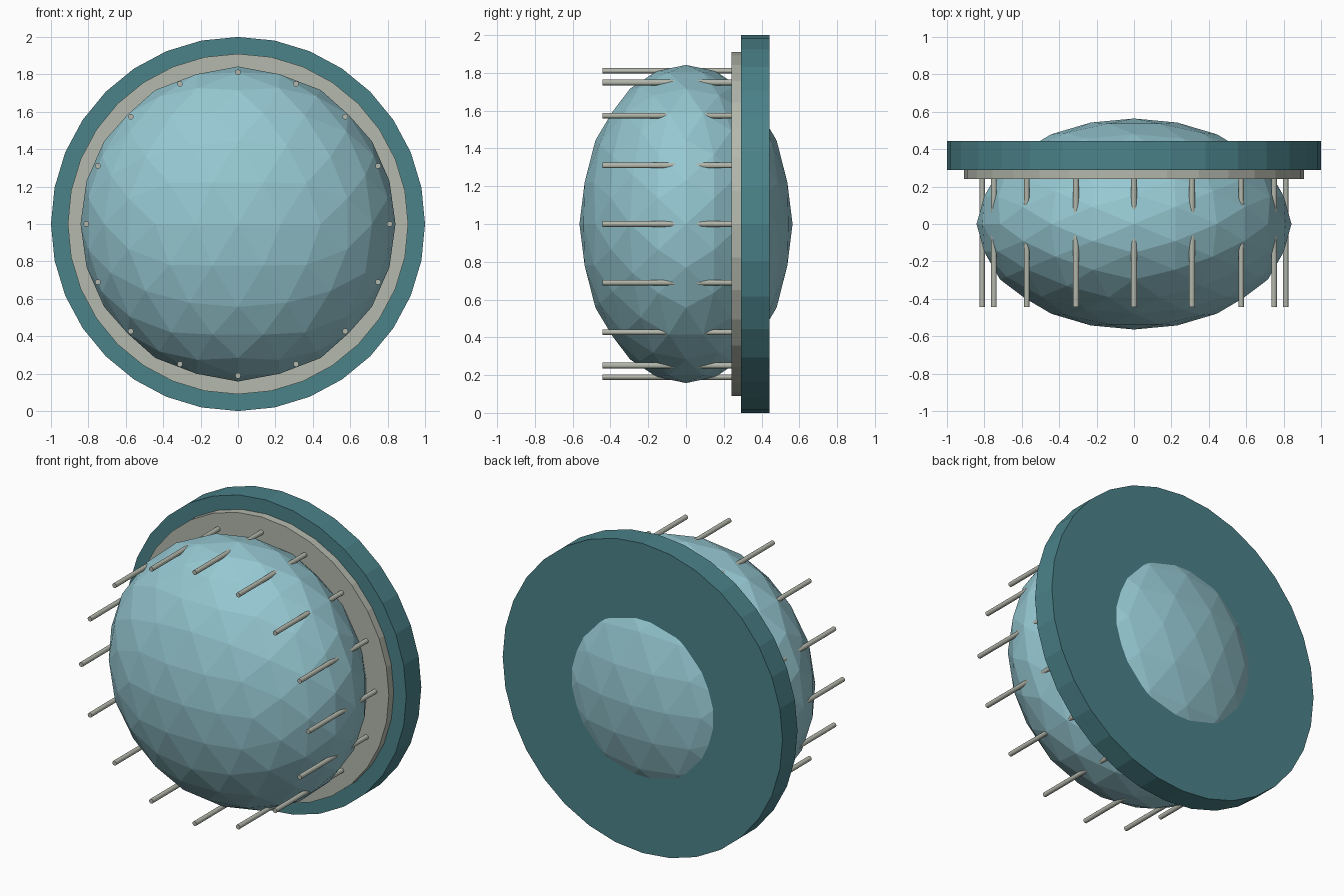
import bpy, bmesh, math
from mathutils import Matrix, Vector

cube = bpy.data.objects.get("Cube")
if cube:
    bpy.data.objects.remove(cube)

CENTRE = Vector((0, 0, 1))


def material(name, rgb):
    mat = bpy.data.materials.new(name)
    mat.use_nodes = True
    colour = (*rgb, 1)
    mat.diffuse_color = colour
    mat.node_tree.nodes["Principled BSDF"].inputs["Base Color"].default_value = colour
    return mat


def finish(name, bm, mat):
    mesh = bpy.data.meshes.new(name)
    bm.to_mesh(mesh)
    bm.free()
    mesh.materials.append(mat)
    obj = bpy.data.objects.new(name, mesh)
    bpy.context.collection.objects.link(obj)
    return obj


def disc(name, radius, front, back, sides, mat, offset=Vector()):
    """Closed cylinder along y, from front to back."""
    bm = bmesh.new()
    bmesh.ops.create_cone(bm, cap_ends=True, segments=sides, radius1=radius,
                          radius2=radius, depth=back - front)
    place = CENTRE + offset + Vector((0, (front + back) / 2, 0))
    bm.transform(Matrix.Translation(place) @ Matrix.Rotation(math.pi / 2, 4, "X"))
    return finish(name, bm, mat)


pale_blue = material("pale blue", (0.305, 0.578, 0.644))
teal = material("dark teal", (0.069, 0.223, 0.25))
stone = material("warm grey", (0.456, 0.479, 0.413))

# Faceted, flattened ball with its two-fold axes along x, y and z
bm = bmesh.new()
bmesh.ops.create_icosphere(bm, subdivisions=1, radius=1)
bm.transform(Matrix.Rotation(math.atan((1 + math.sqrt(5)) / 2), 4, "Y"))
for _ in range(2):
    bmesh.ops.subdivide_edges(bm, edges=bm.edges[:], cuts=1, use_grid_fill=True)
    for v in bm.verts:
        v.co.normalize()
bm.transform(Matrix.Translation(CENTRE) @ Matrix.Diagonal((0.842, 0.564, 0.842, 1)))
finish("faceted_ball", bm, pale_blue)

# Back plate and the thinner collar in front of it
disc("back_plate", 1.0, 0.29, 0.443, 32, teal)
disc("collar", 0.91, 0.24, 0.29, 32, stone)

# Ring of rods running forward from the collar
RODS = 16
for i in range(RODS):
    angle = 2 * math.pi * i / RODS
    spot = Vector((math.cos(angle), 0, math.sin(angle))) * 0.811
    disc(f"rod_{i + 1}", 0.015, -0.443, 0.26, 12, stone, spot)
